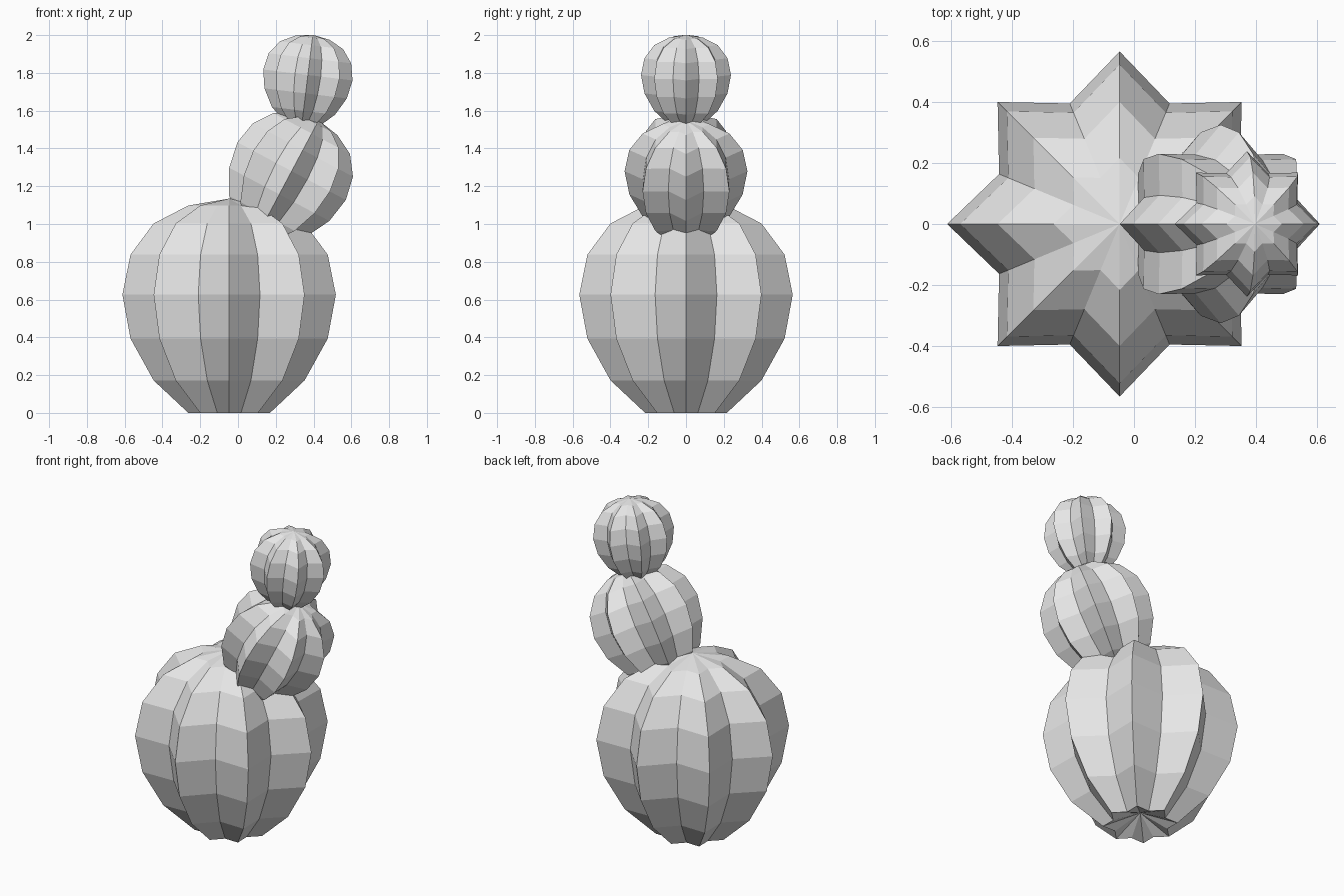
import bpy
import bmesh
from math import pi, sin, cos, radians
from mathutils import Matrix

cube = bpy.data.objects.get("Cube")
if cube:
    bpy.data.objects.remove(cube, do_unlink=True)

# One plain grey for the whole stack
grey = bpy.data.materials.new("plain_grey")
grey.use_nodes = True
grey.diffuse_color = (0.8, 0.8, 0.8, 1)
grey.node_tree.nodes["Principled BSDF"].inputs["Base Color"].default_value = (0.8, 0.8, 0.8, 1)

SEGMENTS = 16
VALLEY = 0.756           # valley radius relative to ridge radius
# Ring heights from the base to the crown, for a ridge radius of one
HEIGHTS = [-1.108, -0.804, -0.412, 0, 0.375, 0.667, 0.835]
CROWN, DENT = 0.9, -0.97  # top pole and dented bottom pole


def ribbed_ball(name, radius, centre, tilt=0, stretch=1):
    """Eight-ridged ball with a flattened, dented base, leaning towards +x."""
    bm = bmesh.new()
    rings = []
    for i, z in enumerate(HEIGHTS):
        ring_radius = sin((i + 1) * pi / 8)
        ring = []
        for s in range(SEGMENTS):
            r = ring_radius * (VALLEY if s % 2 else 1)
            a = 2 * pi * s / SEGMENTS
            ring.append(bm.verts.new((r * cos(a), r * sin(a), z)))
        rings.append(ring)
    bottom = bm.verts.new((0, 0, DENT))
    top = bm.verts.new((0, 0, CROWN))
    for s in range(SEGMENTS):
        n = (s + 1) % SEGMENTS
        for low, high in zip(rings, rings[1:]):
            bm.faces.new((low[s], low[n], high[n], high[s]))
        bm.faces.new((rings[0][n], rings[0][s], bottom))
        bm.faces.new((rings[-1][s], rings[-1][n], top))
    bm.transform(Matrix.Rotation(radians(tilt), 4, "Y")
                 @ Matrix.Diagonal((radius, radius, radius * stretch, 1)))
    bmesh.ops.recalc_face_normals(bm, faces=bm.faces)
    mesh = bpy.data.meshes.new(name)
    bm.to_mesh(mesh)
    bm.free()
    mesh.materials.append(grey)
    obj = bpy.data.objects.new(name, mesh)
    obj.location = centre
    bpy.context.collection.objects.link(obj)
    return obj


# Large base ball, leaning middle ball, small top ball
ribbed_ball("base_ball", 0.565, (-0.047, 0, 0.626))
ribbed_ball("middle_ball", 0.325, (0.284, 0, 1.28), tilt=28, stretch=1.04)
ribbed_ball("top_ball", 0.238, (0.37, 0, 1.789), tilt=7)
